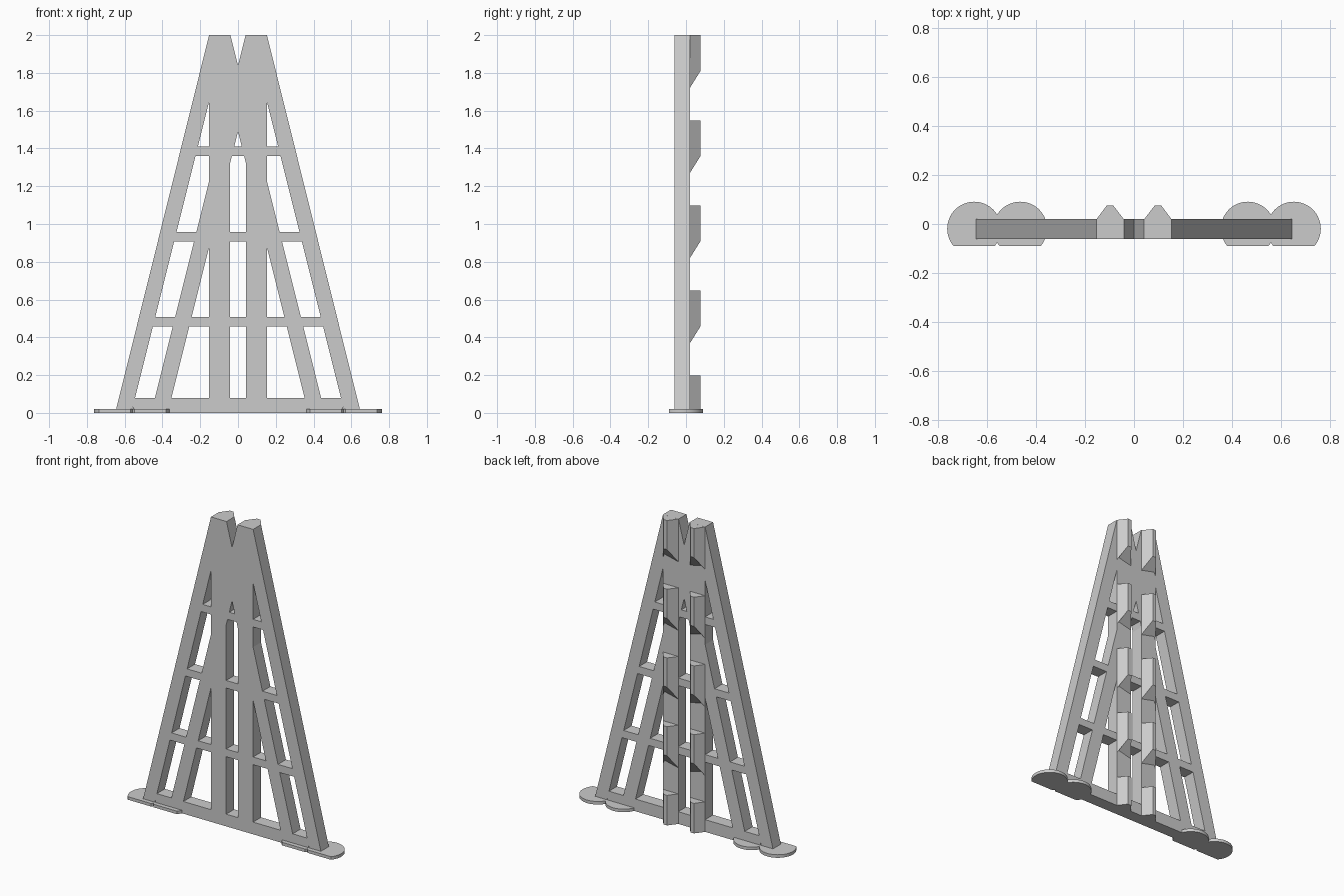
import bpy, bmesh
from math import pi, cos, sin
from mathutils import Vector

cube = bpy.data.objects.get("Cube")
if cube:
    bpy.data.objects.remove(cube)

grey = bpy.data.materials.new("light_grey")
grey.use_nodes = True
colour = (0.6, 0.6, 0.6, 1)
grey.diffuse_color = colour
grey.node_tree.nodes["Principled BSDF"].inputs["Base Color"].default_value = colour

HEIGHT = 2.0
FRONT, BACK = -0.062, 0.02          # depth of the flat frame
COL_IN, COL_OUT = 0.042, 0.153      # sides of an upright column


def prism(name, points, offset):
    """Extrude a flat outline by an offset into a solid object."""
    bm = bmesh.new()
    face = bm.faces.new([bm.verts.new(p) for p in points])
    new = bmesh.ops.extrude_face_region(bm, geom=[face])["geom"]
    bmesh.ops.translate(bm, vec=offset, verts=[v for v in new if isinstance(v, bmesh.types.BMVert)])
    bmesh.ops.recalc_face_normals(bm, faces=bm.faces)
    mesh = bpy.data.meshes.new(name)
    bm.to_mesh(mesh)
    bm.free()
    mesh.materials.append(grey)
    obj = bpy.data.objects.new(name, mesh)
    bpy.context.collection.objects.link(obj)
    return obj


def panel(name, outline):
    """A piece of the frame from an (x, z) outline."""
    return prism(name, [(x, FRONT, z) for x, z in outline], (0, BACK - FRONT, 0))


def combine(target, other, operation):
    """Apply a boolean and discard the second object."""
    mod = target.modifiers.new("join", "BOOLEAN")
    mod.operation, mod.object, mod.solver = operation, other, "EXACT"
    bpy.context.view_layer.objects.active = target
    bpy.ops.object.modifier_apply(modifier=mod.name)
    bpy.data.objects.remove(other)


# Cross bars, from the ground up
bars = [(0, 0.08, 0.555), (0.457, 0.507, 0.48), (0.907, 0.957, 0.37), (1.36, 1.41, 0.26)]
pieces = [panel("cross_bar", [(-w, lo), (w, lo), (w, hi), (-w, hi)]) for lo, hi, w in bars]

# Uprights, outer legs and the inner legs that cross near the top
for s in (1, -1):
    for name, low_in, low_out, top_in, top_out in (
            ("column", COL_IN, COL_OUT, COL_IN, COL_OUT),
            ("outer_leg", 0.565, 0.65, 0.065, COL_OUT),
            ("inner_leg", 0.3725, 0.46, -0.1275, -0.04)):
        pieces.append(panel(name, [(s * low_in, 0), (s * low_out, 0),
                                   (s * top_out, HEIGHT), (s * top_in, HEIGHT)]))

frame = pieces[0]
frame.name = "frame"
for piece in pieces[1:]:
    combine(frame, piece, "UNION")

# Tapered blocks up the back of each column, with sloping undersides
RIDGE = 0.076
block_profile = [(COL_IN, 0), (COL_OUT, 0), (COL_OUT, BACK), (0.111, RIDGE), (0.085, RIDGE), (COL_IN, BACK)]
for side, s in (("left", 1), ("right", -1)):
    for i in range(5):
        top = 0.197 + 0.4507 * i
        low = 0 if i == 0 else top - 0.28
        slope = 0 if i == 0 else 1.6
        block = prism(f"{side}_back_block_{i + 1}",
                      [(s * x, y, low) for x, y in block_profile], (0, 0, top - low))
        for v in block.data.vertices:
            if v.co.z < top - 0.1:
                v.co.z += slope * max(0, v.co.y - BACK)

# Thin round ground pads in overlapping pairs, cut straight along the front
RADIUS, PAD_Y, PAD_FRONT, PAD_TOP = 0.11, -0.019, -0.09, 0.02
for side, s in (("left", 1), ("right", -1)):
    discs = []
    for x in (0.653, 0.465):
        ring = [(s * x + RADIUS * cos(a * pi / 32), PAD_Y + RADIUS * sin(a * pi / 32), 0) for a in range(64)]
        discs.append(prism(f"{side}_ground_pad", ring, (0, 0, PAD_TOP)))
    pad = discs[0]
    combine(pad, discs[1], "UNION")
    bm = bmesh.new()
    bm.from_mesh(pad.data)
    cut = bmesh.ops.bisect_plane(bm, geom=bm.verts[:] + bm.edges[:] + bm.faces[:],
                                 plane_co=Vector((0, PAD_FRONT, 0)), plane_no=Vector((0, -1, 0)), clear_outer=True)
    edges = [e for e in cut["geom_cut"] if isinstance(e, bmesh.types.BMEdge)]
    bmesh.ops.holes_fill(bm, edges=edges)
    bmesh.ops.recalc_face_normals(bm, faces=bm.faces)
    bm.to_mesh(pad.data)
    bm.free()
    # Soften the rim while keeping its edges crisp
    bpy.ops.object.select_all(action="DESELECT")
    pad.select_set(True)
    bpy.context.view_layer.objects.active = pad
    bpy.ops.object.shade_smooth_by_angle()
